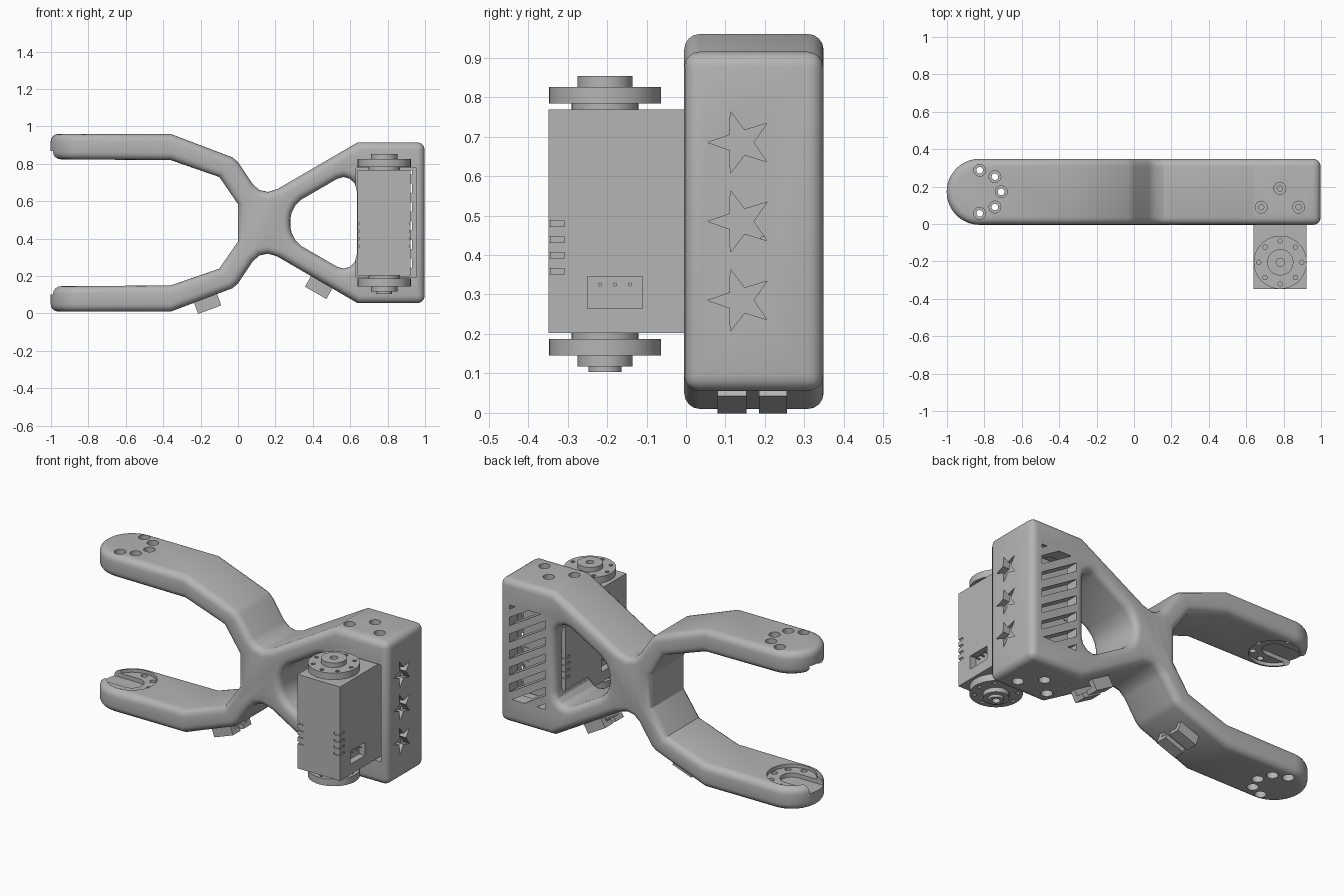
import bpy, bmesh, math

cube = bpy.data.objects.get("Cube")
if cube:
    bpy.data.objects.remove(cube, do_unlink=True)

GREY = (0.46, 0.46, 0.46, 1)
mat = bpy.data.materials.new("plain_grey")
mat.use_nodes = True
mat.diffuse_color = GREY
mat.node_tree.nodes["Principled BSDF"].inputs["Base Color"].default_value = GREY

ZC = 0.485                 # mirror height of the frame
Y0, Y1 = -0.005, 0.348     # frame front and back
TIP = (-0.825, 0.172)      # centre of the round arm ends
HORN = (0.782, -0.205)     # servo axis


def prism(pts, lo, hi, axis):
    """Outline swept along an axis; returned as (points, lo, hi, axis)."""
    return (pts, lo, hi, axis)


def circle(c, r, n=24, a0=0, a1=360):
    steps = n if a1 - a0 == 360 else n + 1
    return [(c[0] + r * math.cos(math.radians(a0 + (a1 - a0) * i / n)),
             c[1] + r * math.sin(math.radians(a0 + (a1 - a0) * i / n))) for i in range(steps)]


def rect(x0, x1, y0, y1):
    return [(x0, y0), (x1, y0), (x1, y1), (x0, y1)]


def make(name, prisms):
    place = {"x": lambda p, t: (t, p[0], p[1]),
             "y": lambda p, t: (p[0], t, p[1]),
             "z": lambda p, t: (p[0], p[1], t)}
    bm = bmesh.new()
    for pts, lo, hi, axis in prisms:
        a = [bm.verts.new(place[axis](p, lo)) for p in pts]
        b = [bm.verts.new(place[axis](p, hi)) for p in pts]
        bm.faces.new(a)
        bm.faces.new(b[::-1])
        for i in range(len(pts)):
            j = (i + 1) % len(pts)
            bm.faces.new((a[j], a[i], b[i], b[j]))
    bmesh.ops.recalc_face_normals(bm, faces=bm.faces[:])
    me = bpy.data.meshes.new(name)
    bm.to_mesh(me)
    bm.free()
    ob = bpy.data.objects.new(name, me)
    me.materials.append(mat)
    bpy.context.collection.objects.link(ob)
    return ob


def boolean(ob, prisms, op="DIFFERENCE"):
    cutter = prisms if isinstance(prisms, bpy.types.Object) else make("cutter", prisms)
    cutter.hide_render = True
    mod = ob.modifiers.new("cut", "BOOLEAN")
    mod.operation, mod.solver, mod.object = op, "EXACT", cutter
    bake(ob)
    bpy.data.objects.remove(cutter, do_unlink=True)


def bake(ob):
    dg = bpy.context.evaluated_depsgraph_get()
    dg.update()
    me = bpy.data.meshes.new_from_object(ob.evaluated_get(dg))
    ob.modifiers.clear()
    ob.data = me


def bevel(ob, width, segments, angle):
    mod = ob.modifiers.new("round", "BEVEL")
    mod.width, mod.segments = width, segments
    mod.limit_method, mod.angle_limit = "ANGLE", math.radians(angle)
    mod.use_clamp_overlap = False
    bake(ob)


def smooth(ob):
    bpy.ops.object.select_all(action="DESELECT")
    ob.select_set(True)
    bpy.context.view_layer.objects.active = ob
    bpy.ops.object.shade_smooth_by_angle(angle=math.radians(28))


def mirrored(half):
    """Close a half outline by its reflection about the middle height."""
    return [(x, ZC + d) for x, d in half] + [(x, ZC - d) for x, d in half[::-1]]


# Frame: side outline trimmed by the plan outline, windowed, then rounded
half = [(0, 0.1), (-0.1, 0.245), (-0.36, 0.335), (-1.1, 0.34), (-1.1, 0.475),
        (-0.36, 0.475), (-0.03, 0.35), (0, 0.325), (0.08, 0.205), (0.115, 0.175),
        (0.16, 0.165), (0.21, 0.18), (0.64, 0.43), (0.998, 0.43)]
frame = make("frame", [prism(mirrored(half), -0.1, 0.5, "y")])
plan = circle(TIP, (Y1 - Y0) / 2, 32, 90, 270) + [(1.1, Y0), (1.1, Y1)]
boolean(frame, [prism(plan, -0.2, 1.2, "z")], "INTERSECT")
window = [(0.28, 0.02), (0.287, 0.055), (0.305, 0.09), (0.34, 0.125), (0.53, 0.235),
          (0.565, 0.245), (0.6, 0.235), (0.625, 0.21), (0.635, 0.17)]
boolean(frame, [prism(mirrored(window), -0.2, 0.6, "y")])
bevel(frame, 0.04, 4, 50)

# Servo pocket
boolean(frame, [prism(rect(0.63, 0.955, 0.195, 0.778), -0.1, 0.27, "y")])

# Star openings in the side wall
star = [(math.pi + i * math.pi / 5, 0.083 if i % 2 == 0 else 0.033) for i in range(10)]
boolean(frame, [prism([(0.138 + r * math.cos(a), ZC + k * 0.2 + r * math.sin(a)) for a, r in star],
                      0.9, 1.1, "x") for k in (-1, 0, 1)])

# Slanted vents in the back plate, clipped to a rectangle
bars = []
for k in range(8):
    z = 0.12 + 0.1 * k
    bars.append(prism([(0.6, z + 0.12), (1.0, z - 0.12), (1.0, z - 0.07), (0.6, z + 0.17)],
                      0.2, 0.4, "y"))
vents = make("cutter", bars)
boolean(vents, [prism(rect(0.69, 0.93, 0.2, 0.765), 0.22, 0.38, "y")], "INTERSECT")
boolean(frame, vents)

# Screw holes with counterbores in the arm tips and box ends
arm_holes = circle(TIP, 0.115, 4, -90, 90)
box_holes = circle((0.78, 0.09), 0.1, 2, 0, 180)
boolean(frame, [prism(circle(h, 0.032, 16), lo, hi, "z")
                for h in arm_holes for lo, hi in ((-0.1, 0.05), (0.92, 1.1))])
boolean(frame, [prism(circle(h, 0.018, 12), -0.1, 1.1, "z") for h in arm_holes])
boolean(frame, [prism(circle(h, 0.032, 16), lo, hi, "z")
                for h in box_holes for lo, hi in ((0, 0.12), (0.85, 1))])
boolean(frame, [prism(circle(h, 0.015, 12), lo, hi, "z")
                for h in box_holes for lo, hi in ((0, 0.25), (0.72, 1))])

# Horn seats on the facing sides of the arms, with a slot open to the tip
slot = circle(TIP, 0.065, 16, -90, 90) + [(-1.1, TIP[1] + 0.065), (-1.1, TIP[1] - 0.065)]
for outline, depth in ((circle(TIP, 0.137, 40), 0.02), (slot, 0.045)):
    boolean(frame, [prism(outline, 0.147 - depth, 0.2, "z"),
                    prism(outline, 0.77, 0.823 + depth, "z")])
smooth(frame)

# Cable clips under the lower arm and the lower strut
for name, cx, cz, deg in (("arm_cable_clip", -0.165, 0.058, 20), ("strut_cable_clip", 0.435, 0.145, -30)):
    c, s = math.cos(math.radians(deg)), math.sin(math.radians(deg))

    def block(lo, hi):
        return [(cx + u * c - v * s, cz + u * s + v * c) for u, v in rect(-0.066, 0.066, lo, hi)]
    clip = make(name, [prism(block(-0.04, -0.012), 0.08, 0.153, "y"),
                       prism(block(-0.04, -0.012), 0.185, 0.256, "y"),
                       prism(block(-0.012, 0.05), 0.08, 0.11, "y"),
                       prism(block(-0.012, 0.05), 0.226, 0.256, "y")])
    smooth(clip)

# Servo body with corner grooves and a connector socket on each side
SX0, SX1, SY0, SY1 = 0.64, 0.923, -0.348, 0.23
servo = make("servo_body", [prism(rect(SX0, SX1, SY0, SY1), 0.203, 0.768, "z")])
grooves = []
for x in (SX0, SX1):
    for y in (SY0, SY1):
        for k in range(4):
            z = 0.352 + 0.04 * k
            grooves.append(prism(rect(x - 0.006, x + 0.006, y - 0.04, y + 0.04), z, z + 0.014, "z"))
boolean(servo, grooves)
grooves = [prism(rect(x - 0.04, x + 0.04, y - 0.005, y + 0.005), g[1], g[2], "z")
           for x in (SX0, SX1) for y in (SY0, SY1) for g in grooves[:4]]
boolean(servo, grooves)
boolean(servo, [prism(rect(-0.25, -0.11, 0.265, 0.345), x - 0.04, x + 0.04, "x") for x in (SX0, SX1)])
smooth(servo)
make("connector_pins", [prism(circle((y, 0.325), 0.005, 8), x - 0.02, x + 0.02, "x")
                        for x in (SX0 + 0.025, SX1 - 0.025) for y in (-0.218, -0.18, -0.142)])

# Servo horns: stacked discs with a ring of screw holes
for name, discs, bore in (
        ("upper_horn", ((0.085, 0.76, 0.786), (0.142, 0.784, 0.825), (0.07, 0.823, 0.853)), (0.81, 0.9)),
        ("lower_horn", ((0.085, 0.185, 0.21), (0.142, 0.145, 0.187), (0.07, 0.118, 0.147),
                        (0.042, 0.103, 0.12)), (0.08, 0.13))):
    horn = make(name, [prism(circle(HORN, discs[0][0], 32), discs[0][1], discs[0][2], "z")])
    for r, lo, hi in discs[1:]:
        boolean(horn, [prism(circle(HORN, r, 48), lo, hi, "z")], "UNION")
    boolean(horn, [prism(circle(p, 0.012, 10), 0.1, 0.9, "z") for p in circle(HORN, 0.115, 8)])
    boolean(horn, [prism(circle(HORN, 0.022, 16), bore[0], bore[1], "z")])
    smooth(horn)
